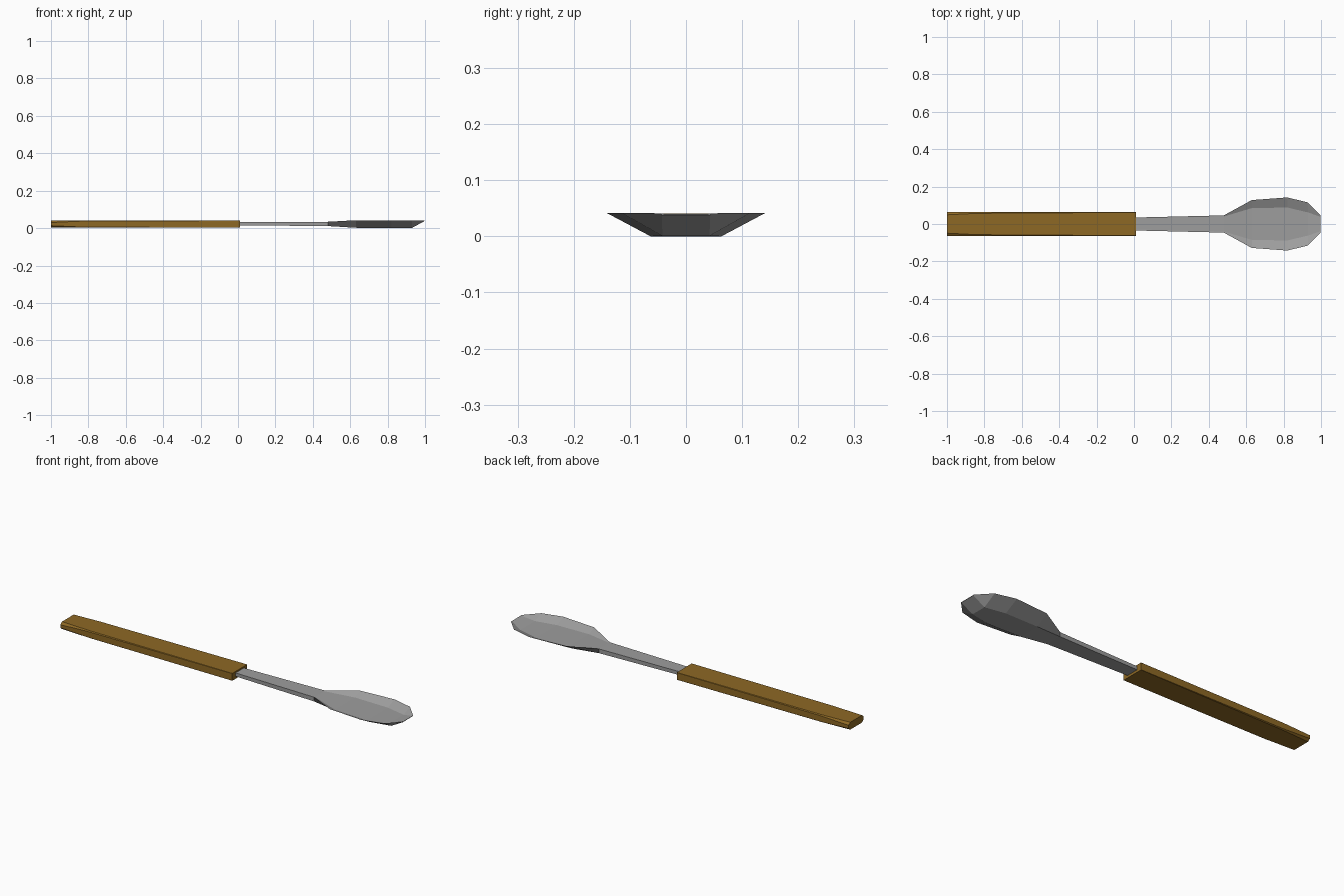
import bpy, bmesh

if "Cube" in bpy.data.objects:
    bpy.data.objects.remove(bpy.data.objects["Cube"])


def material(name, rgb):
    m = bpy.data.materials.new(name)
    m.diffuse_color = (*rgb, 1)
    m.use_nodes = True
    m.node_tree.nodes["Principled BSDF"].inputs["Base Color"].default_value = m.diffuse_color
    return m


def loft(name, rings, mat):
    """Skin a row of equal-length cross-sections into a closed solid."""
    bm = bmesh.new()
    loops = [[bm.verts.new(p) for p in ring] for ring in rings]
    n = len(loops[0])
    for a, b in zip(loops, loops[1:]):
        for i in range(n):
            j = (i + 1) % n
            bm.faces.new((a[i], a[j], b[j], b[i]))
    bm.faces.new(loops[0])
    bm.faces.new(loops[-1])
    bmesh.ops.recalc_face_normals(bm, faces=bm.faces)
    me = bpy.data.meshes.new(name)
    bm.to_mesh(me)
    bm.free()
    me.materials.append(mat)
    ob = bpy.data.objects.new(name, me)
    bpy.context.collection.objects.link(ob)
    return ob


brown = material("brown wood", (0.27, 0.14, 0.018))
grey = material("grey metal", (0.34, 0.34, 0.34))


# handle: box whose long edges are chamfered towards the rear end
def handle_ring(x, cy, cz, w=0.063, z0=0.002, z1=0.041):
    right = [(w - cy, z0), (w, z0 + cz), (w, z1 - cz), (w - cy, z1)]
    left = [(-y, z) for y, z in reversed(right)]
    return [(x, y, z) for y, z in right + left]


loft("handle", [handle_ring(-1.0, 0.014, 0.011),
                handle_ring(-0.84, 0.006, 0.004),
                handle_ring(0.01, 0.0008, 0.0008)], brown)


# stem and hollow bowl: rim, inner floor and underside per section
def spoon_ring(x, rim, rim_z, floor, floor_z, base, base_z):
    right = [(base, base_z), (rim, rim_z), (floor, floor_z)]
    left = [(-y, z) for y, z in reversed(right)]
    return [(x, y, z) for y, z in right + left]


sections = [
    (-0.02, 0.034, 0.033, 0.028, 0.033, 0.034, 0.015),
    (0.48, 0.046, 0.034, 0.040, 0.033, 0.045, 0.011),
    (0.63, 0.128, 0.042, 0.085, 0.022, 0.060, 0.002),
    (0.82, 0.142, 0.042, 0.088, 0.018, 0.063, 0.000),
    (0.93, 0.115, 0.042, 0.062, 0.020, 0.042, 0.001),
    (0.998, 0.045, 0.041, 0.038, 0.040, 0.043, 0.038),
]
loft("spoon_bowl_and_stem", [spoon_ring(*s) for s in sections], grey)
